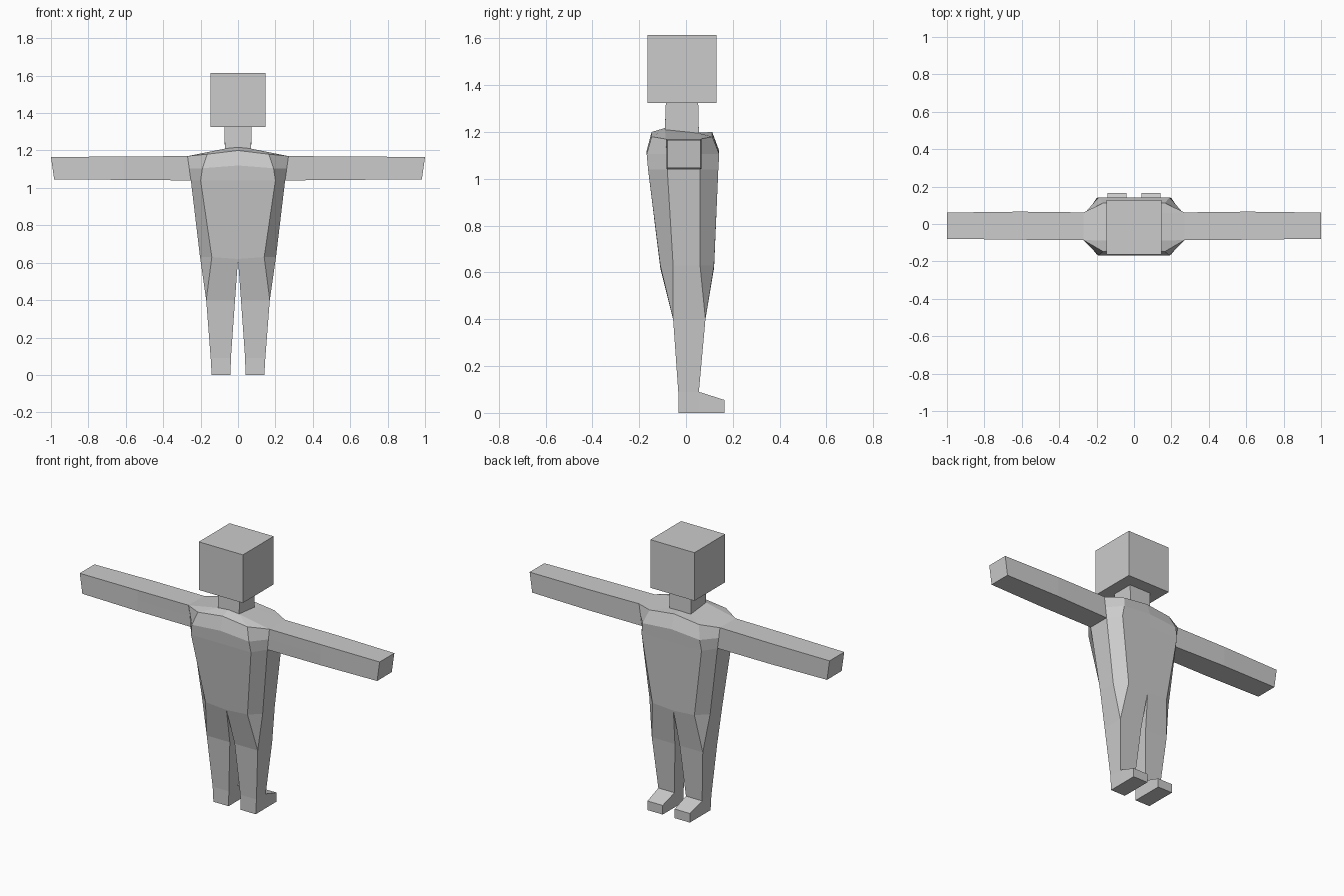
import bpy, bmesh

if "Cube" in bpy.data.objects:
    bpy.data.objects.remove(bpy.data.objects["Cube"])

grey = bpy.data.materials.new("plain_grey")
grey.diffuse_color = (0.6, 0.6, 0.6, 1)
grey.use_nodes = True
grey.node_tree.nodes["Principled BSDF"].inputs["Base Color"].default_value = grey.diffuse_color


def loft(bm, cache, rings, closed=False, cap=False):
    """Skin a list of rings; points at the same place are shared."""
    def vert(p):
        key = tuple(round(c, 4) for c in p)
        if key not in cache:
            cache[key] = bm.verts.new(key)
        return cache[key]

    def face(points):
        vs = list(dict.fromkeys(vert(p) for p in points))
        if len(vs) > 2 and not bm.faces.get(vs):
            bm.faces.new(vs)

    for a, b in zip(rings, rings[1:]):
        n = len(a)
        for i in range(n if closed else n - 1):
            j = (i + 1) % n
            face((a[i], a[j], b[j], b[i]))
    if cap:
        face(rings[-1])


def finish(bm, name, mirror=True):
    bmesh.ops.recalc_face_normals(bm, faces=bm.faces)
    mesh = bpy.data.meshes.new(name)
    bm.to_mesh(mesh)
    bm.free()
    mesh.materials.append(grey)
    obj = bpy.data.objects.new(name, mesh)
    bpy.context.collection.objects.link(obj)
    if mirror:
        mod = obj.modifiers.new("mirror", "MIRROR")
        mod.use_clip = True
    return obj


def torso_ring(z_mid, z_corner, z_side, x_corner, x_side, front, side_f, side_b, back):
    """Half outline: front centre, corner, side front, side back, corner, back centre."""
    return [(0, front, z_mid), (x_corner, front, z_corner), (x_side, side_f, z_side),
            (x_side, side_b, z_side), (x_corner, back, z_corner), (0, back, z_mid)]


def leg_ring(z, x_in, x_out, front, back):
    """Square leg section, with the chamfers closed to single corners."""
    f, b = (x_out, front, z), (x_out, back, z)
    return [(x_in, front, z), f, f, b, b, (x_in, back, z)]


def arm_ring(x_top, x_bottom, front, back, top, bottom):
    xm, zm = (x_top + x_bottom) / 2, (top + bottom) / 2
    return [(x_bottom, front, bottom), (xm, front, zm), (x_top, front, top),
            (x_top, back, top), (xm, back, zm), (x_bottom, back, bottom)]


bm, cache = bmesh.new(), {}

# torso from hips to shoulders
hips = torso_ring(0.62, 0.63, 0.63, 0.14, 0.203, -0.11, -0.055, 0.06, 0.12)
waist = torso_ring(1.04, 1.04, 1.04, 0.2, 0.252, -0.162, -0.08, 0.06, 0.138)
chest = torso_ring(1.12, 1.105, 1.105, 0.19, 0.261, -0.168, -0.083, 0.061, 0.142)
collar = torso_ring(1.2, 1.18, 1.17, 0.165, 0.27, -0.147, -0.086, 0.062, 0.112)
loft(bm, cache, [hips, waist])
for part in (slice(0, 3), slice(3, 6)):  # leave the armhole open
    loft(bm, cache, [waist[part], chest[part], collar[part]])

# shoulders and neck
nf, nb = (0.07, -0.09, 1.21), (0.07, 0.055, 1.195)
neck_base = [(0, -0.09, 1.217), nf, nf, nb, nb, (0, 0.055, 1.197)]
tf, tb = (0.073, -0.086, 1.33), (0.073, 0.052, 1.33)
neck_top = [(0, -0.086, 1.33), tf, tf, tb, tb, (0, 0.052, 1.33)]
loft(bm, cache, [collar, neck_base, neck_top])

# arm
armhole = [waist[2], chest[2], collar[2], collar[3], chest[3], waist[3]]
loft(bm, cache, [armhole,
                 arm_ring(0.61, 0.61, -0.084, 0.066, 1.168, 1.043),
                 arm_ring(1.0, 0.983, -0.079, 0.061, 1.165, 1.046)],
     closed=True, cap=True)

# leg
ankle = leg_ring(0.09, 0.038, 0.146, -0.033, 0.055)
sole = leg_ring(0, 0.04, 0.141, -0.033, 0.055)
loft(bm, cache, [hips, leg_ring(0.4, 0.016, 0.17, -0.055, 0.083), ankle], closed=True)
loft(bm, cache, [ankle[:4], sole[:4]])
loft(bm, cache, [[sole[5], sole[0]], [ankle[5], ankle[0]]])
loft(bm, cache, [[sole[0], sole[1]], [sole[5], sole[4]]])

# foot
heel = [ankle[5], ankle[4], sole[4], sole[5]]
toe = [(0.04, 0.165, 0.055), (0.141, 0.165, 0.055), (0.141, 0.165, 0), (0.04, 0.165, 0)]
loft(bm, cache, [heel, toe], closed=True, cap=True)
finish(bm, "body")

# head
bm = bmesh.new()
bmesh.ops.create_cube(bm, size=1)
bmesh.ops.scale(bm, vec=(0.294, 0.293, 0.29), verts=bm.verts)
bmesh.ops.translate(bm, vec=(0, -0.017, 1.47), verts=bm.verts)
finish(bm, "head", mirror=False)
